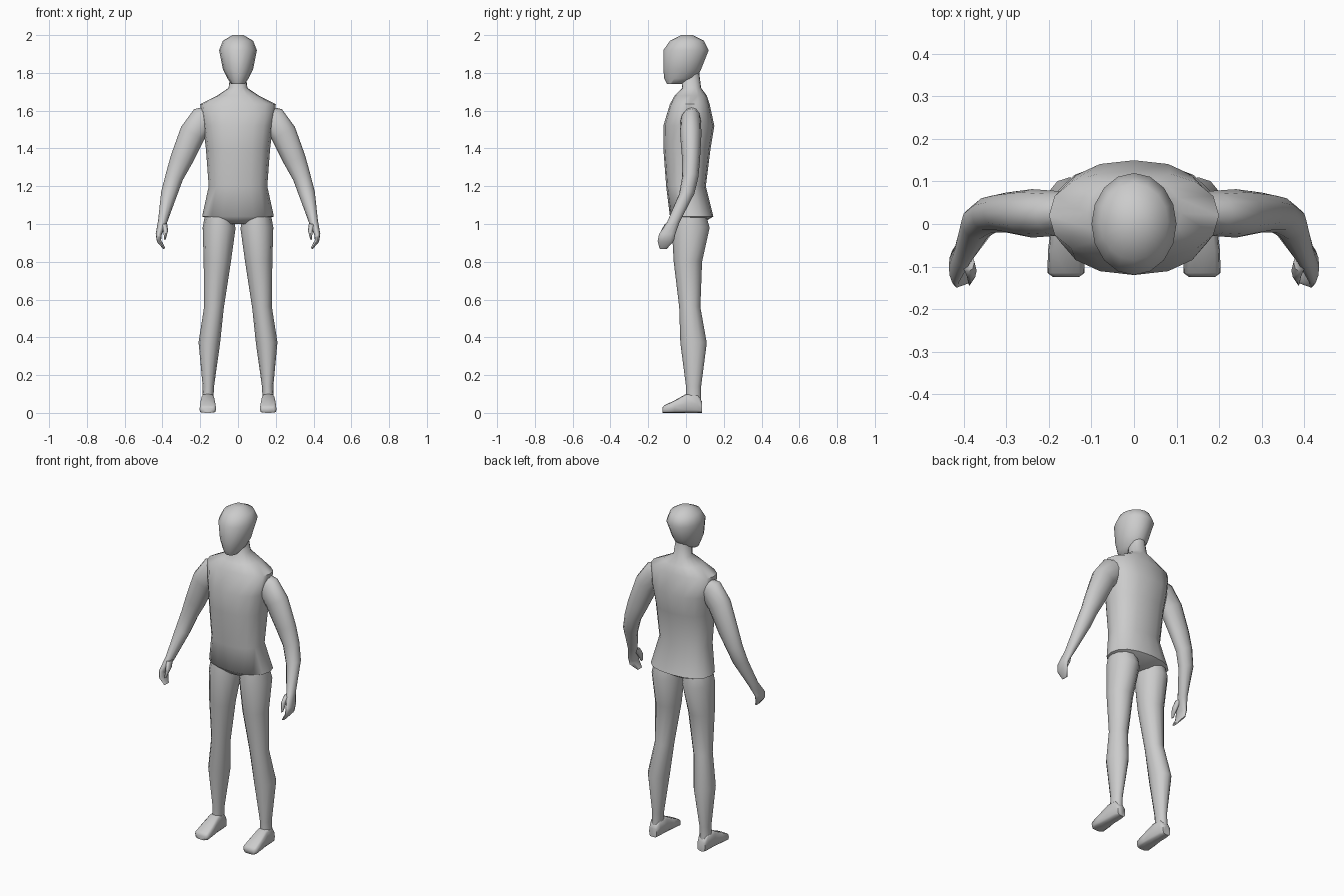
import bpy, bmesh, math
from mathutils import Vector

cube = bpy.data.objects.get("Cube")
if cube:
    bpy.data.objects.remove(cube)

grey = bpy.data.materials.new("plain grey")
grey.use_nodes = True
colour = (0.6, 0.6, 0.6, 1)
grey.diffuse_color = colour
grey.node_tree.nodes["Principled BSDF"].inputs["Base Color"].default_value = colour

FORWARD = Vector((0, 1, 0))
UP = Vector((0, 0, 1))


def rounded(value, power):
    """Superellipse coordinate: higher powers give a boxier section."""
    return math.copysign(abs(value) ** (2 / power), value)


def loft(name, rings, sides=12, power=2, depth_axis=FORWARD, mirror=False):
    """Skin rings of (x, y, z, half width, half depth), each square to the path."""
    rings = list(rings)
    centres = [Vector(ring[:3]) for ring in rings]
    bm = bmesh.new()
    loops = []
    for index, (centre, ring) in enumerate(zip(centres, rings)):
        following = centres[min(index + 1, len(centres) - 1)]
        previous = centres[max(index - 1, 0)]
        width_axis = depth_axis.cross(following - previous).normalized()
        wide, deep = ring[3:]
        loop = []
        for side in range(sides):
            angle = math.tau * side / sides
            across = width_axis * wide * rounded(math.cos(angle), power)
            along = depth_axis * deep * rounded(math.sin(angle), power)
            loop.append(bm.verts.new(centre + across + along))
        loops.append(loop)
    for lower, upper in zip(loops, loops[1:]):
        for side in range(sides):
            after = (side + 1) % sides
            bm.faces.new((lower[side], lower[after], upper[after], upper[side]))
    bm.faces.new(loops[0])
    bm.faces.new(loops[-1])
    bmesh.ops.recalc_face_normals(bm, faces=bm.faces)
    mesh = bpy.data.meshes.new(name)
    bm.to_mesh(mesh)
    bm.free()
    mesh.materials.append(grey)
    part = bpy.data.objects.new(name, mesh)
    bpy.context.collection.objects.link(part)
    bpy.ops.object.select_all(action="DESELECT")
    part.select_set(True)
    bpy.context.view_layer.objects.active = part
    bpy.ops.object.shade_smooth_by_angle(angle=math.radians(65))
    if mirror:
        part.modifiers.new("Mirror", "MIRROR")


# Torso and neck
torso = dict(
    crotch=(0, .02, 1, .08, .06),
    hips=(0, .03, 1.04, .19, .115),
    waist=(0, 0, 1.2, .155, .105),
    ribs=(0, .005, 1.4, .17, .125),
    chest=(0, .015, 1.52, .185, .135),
    shoulders=(0, .02, 1.635, .2, .105),
    collar=(0, .025, 1.68, .11, .085),
    neck_base=(0, .03, 1.72, .05, .05),
    neck_top=(0, .02, 1.8, .04, .05),
)
loft("torso", torso.values(), sides=16, power=2.3)

# Head
head = dict(
    chin=(0, -.06, 1.74, .035, .04),
    jaw=(0, -.03, 1.77, .055, .085),
    cheeks=(0, -.02, 1.82, .08, .1),
    brow=(0, 0, 1.92, .1, .12),
    crown=(0, .005, 1.97, .08, .09),
    top=(0, .005, 2, .03, .03),
)
loft("head", head.values(), sides=16)

# Legs
leg = dict(
    hip=(.1, .02, 1.07, .07, .08),
    groin=(.1, .025, .98, .087, .1),
    thigh=(.11, .01, .8, .072, .075),
    knee=(.127, .02, .56, .052, .056),
    calf=(.152, .04, .37, .057, .07),
    ankle=(.157, .04, .14, .03, .04),
    heel=(.16, .04, .07, .03, .04),
)
loft("legs", leg.values(), mirror=True)

# Feet: each section rests on the ground, so its centre is half its height up
foot = dict(
    heel_back=(.085, .025, .03),
    heel=(.06, .032, .05),
    instep=(0, .035, .05),
    ball=(-.06, .042, .033),
    toes=(-.115, .044, .02),
    toe_tip=(-.125, .03, .014),
)
loft("feet", [(.16, y, tall, wide, tall) for y, wide, tall in foot.values()],
     power=4, depth_axis=UP, mirror=True)

# Arms, running down into the curled fingers
arm = dict(
    root=(.13, .035, 1.57, .06, .04),
    shoulder=(.185, .025, 1.55, .075, .053),
    upper_arm=(.24, .025, 1.48, .07, .057),
    biceps=(.3, .027, 1.34, .06, .047),
    elbow=(.337, .023, 1.25, .048, .043),
    forearm=(.365, .004, 1.16, .043, .04),
    wrist=(.4, -.067, 1.01, .024, .033),
    knuckles=(.42, -.1, .945, .016, .043),
    fingers=(.418, -.107, .91, .012, .043),
    fingertips=(.39, -.12, .87, .006, .02),
)
loft("arms", arm.values(), mirror=True)

# Thumbs
thumb = dict(
    base=(.39, -.09, 1, .015, .022),
    joint=(.383, -.11, .965, .013, .022),
    tip=(.387, -.135, .915, .003, .01),
)
loft("thumbs", thumb.values(), sides=8, mirror=True)
